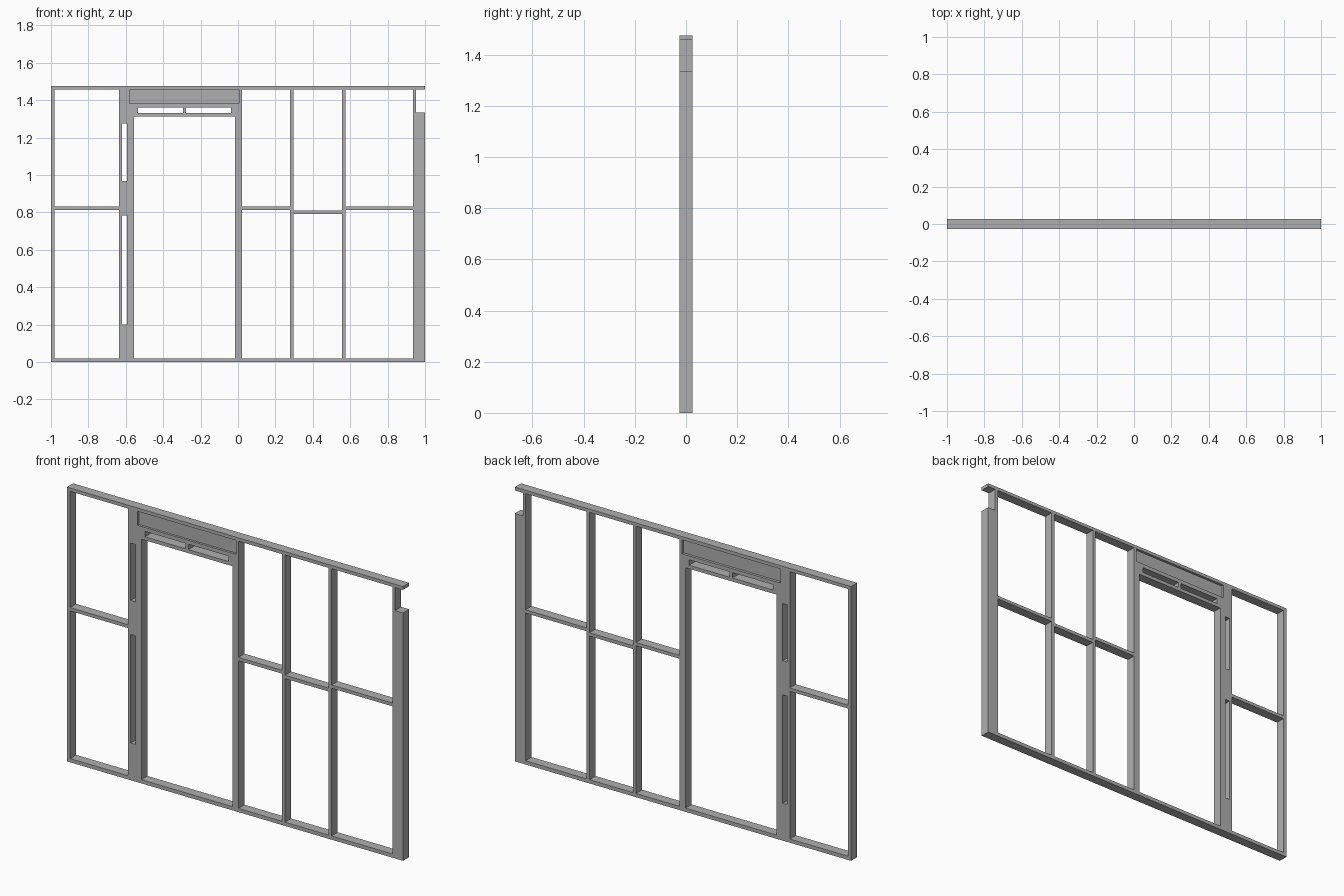
import bpy
import bmesh

cube = bpy.data.objects.get("Cube")
if cube:
    bpy.data.objects.remove(cube, do_unlink=True)

grey = bpy.data.materials.new("plain grey")
grey.use_nodes = True
grey.diffuse_color = (0.43, 0.43, 0.43, 1)
grey.node_tree.nodes["Principled BSDF"].inputs["Base Color"].default_value = (0.43, 0.43, 0.43, 1)

HALF = 0.026      # half the wall thickness
TOP = 1.475       # wall height
LOW, HIGH = 0.02, 1.457   # inner faces of bottom and top plates


def board(name, x0, x1, z0, z1, y0=-HALF, y1=HALF):
    """Straight rectangular timber spanning the given limits."""
    bm = bmesh.new()
    bmesh.ops.create_cube(bm, size=1)
    for v in bm.verts:
        v.co.x = x1 if v.co.x > 0 else x0
        v.co.y = y1 if v.co.y > 0 else y0
        v.co.z = z1 if v.co.z > 0 else z0
    mesh = bpy.data.meshes.new(name)
    bm.to_mesh(mesh)
    bm.free()
    mesh.materials.append(grey)
    obj = bpy.data.objects.new(name, mesh)
    bpy.context.collection.objects.link(obj)
    return obj


# Horizontal plates
board("bottom_plate", -1, 1, 0, LOW)
board("top_plate", -1, 1, HIGH, TOP)

# Full-height studs
for name, x0, x1 in (
    ("end_stud_right", -1, -0.981),
    ("king_stud_right", -0.636, -0.62),
    ("king_stud_left", 0.005, 0.021),
    ("window_stud_inner", 0.279, 0.298),
    ("window_stud_outer", 0.556, 0.575),
    ("end_stud_left", 0.936, 0.953),
):
    board(name, x0, x1, LOW, HIGH)

# Notched corner post on the left end
board("corner_post", 0.953, 1, LOW, 1.333)

# Door jambs and the blocks between the paired studs
HEADER_Z = 1.382
board("door_jamb_right", -0.593, -0.557, LOW, HEADER_Z)
board("door_jamb_left", -0.016, 0.005, LOW, HEADER_Z)
board("header_end_stud", -0.593, -0.58, HEADER_Z, HIGH)
for i, (z0, z1) in enumerate(((LOW, 0.2), (0.784, 0.967), (1.275, HIGH))):
    board(f"jamb_block_{i + 1}", -0.62, -0.593, z0, z1)

# Door head: lower rail, short blocks, upper rail, recessed header board
board("door_head_lower_rail", -0.557, -0.016, 1.313, 1.332)
board("door_head_upper_rail", -0.557, -0.016, 1.361, HEADER_Z)
for i, (x0, x1) in enumerate(((-0.557, -0.535), (-0.294, -0.277), (-0.037, -0.016))):
    board(f"door_head_block_{i + 1}", x0, x1, 1.332, 1.361)
board("header_board", -0.58, 0.005, HEADER_Z, HIGH, -HALF + 0.012, HALF - 0.014)

# Mid-height noggings
for i, (x0, x1, z) in enumerate((
    (-0.981, -0.636, 0.814),
    (0.021, 0.279, 0.814),
    (0.298, 0.556, 0.792),
    (0.575, 0.936, 0.814),
)):
    board(f"nogging_{i + 1}", x0, x1, z, z + 0.018)
